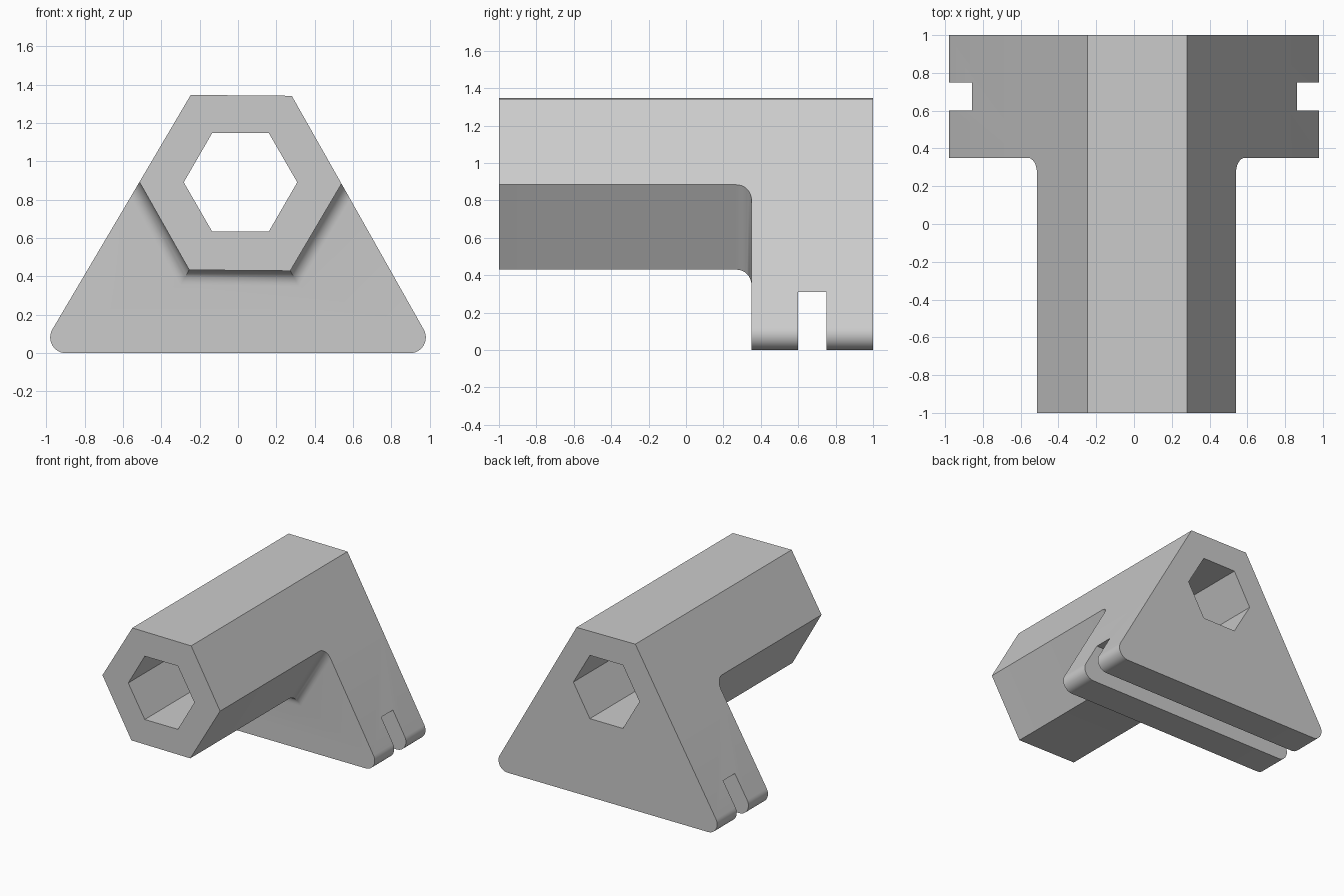
import bpy, bmesh
from math import sin, cos, pi, radians, sqrt
from mathutils import Vector

old = bpy.data.objects.get("Cube")
if old:
    bpy.data.objects.remove(old, do_unlink=True)

TILT = radians(-0.5)
FRONT, PLATE, BACK = -1.0, 0.35, 1.0
FILLET, CORNER = 0.08, 0.082


def hexagon(cx, cz, r, tilt=0.0):
    return [Vector((cx + r * cos(tilt + i * pi / 3), cz + r * sin(tilt + i * pi / 3)))
            for i in range(6)]


def make_object(name, bm):
    bmesh.ops.recalc_face_normals(bm, faces=bm.faces)
    mesh = bpy.data.meshes.new(name)
    bm.to_mesh(mesh)
    bm.free()
    obj = bpy.data.objects.new(name, mesh)
    bpy.context.collection.objects.link(obj)
    return obj


def add_ring(bm, points, y):
    return [bm.verts.new((p.x, y, p.y)) for p in points]


def bridge(bm, a, b):
    n = len(a)
    for i in range(n):
        j = (i + 1) % n
        bm.faces.new((a[i], a[j], b[j], b[i]))


def prism(name, points, y0, y1):
    bm = bmesh.new()
    a, b = add_ring(bm, points, y0), add_ring(bm, points, y1)
    bm.faces.new(a)
    bm.faces.new(b)
    bridge(bm, a, b)
    return make_object(name, bm)


# Hexagonal tube outline: right, top right, top left, left, bottom left, bottom right
centre = Vector((0.013, 0.888))
tube = hexagon(centre.x, centre.y, 0.527, TILT)
slope_r = (tube[0] - tube[1]).normalized()
slope_l = (tube[3] - tube[2]).normalized()


def flared(d):
    """Tube outline with its three lower sides moved out by d."""
    pts = [p.copy() for p in tube]
    pts[0] += slope_r * d / sin(pi / 3)
    pts[3] += slope_l * d / sin(pi / 3)
    for i in (4, 5):
        pts[i] += (pts[i] - centre).normalized() * d / cos(pi / 6)
    return pts


# Rounded foot corners of the triangular end plate
def foot(start, slope, side, a0, a1, steps=12):
    tip = start.x - slope.x * start.y / slope.y
    cx = tip - side * sqrt(3) * CORNER
    return [Vector((cx + CORNER * cos(a0 + (a1 - a0) * i / steps),
                    CORNER + CORNER * sin(a0 + (a1 - a0) * i / steps)))
            for i in range(steps + 1)]


feet = (foot(tube[0], slope_r, 1, pi / 6 + TILT, -pi / 2)
        + foot(tube[3], slope_l, -1, -pi / 2, -pi * 7 / 6 + TILT))

# Tube, fillet and plate as one closed shell
bm = bmesh.new()
rings = [add_ring(bm, tube, FRONT)]
bm.faces.new(rings[0])
for i in range(9):
    a = i / 8 * pi / 2
    rings.append(add_ring(bm, flared(FILLET * (1 - cos(a))),
                          PLATE - FILLET + FILLET * sin(a)))
for a, b in zip(rings, rings[1:]):
    bridge(bm, a, b)
last = rings[-1]
feet_front = add_ring(bm, feet, PLATE)
outline = [last[3], last[2], last[1], last[0]] + feet_front
back = [bm.verts.new((v.co.x, BACK, v.co.z)) for v in outline]
bm.faces.new([last[0]] + feet_front + [last[3], last[4], last[5]])
bm.faces.new(back)
bridge(bm, outline, back)
bracket = make_object("tube_bracket", bm)

# Hexagonal bore and the slot across the foot
bore = prism("bore_cutter", hexagon(0.013, 0.891, 0.296), -1.2, 1.2)
slot = prism("slot_cutter", [Vector(p) for p in
             ((-1.2, -0.2), (1.2, -0.2), (1.2, 0.31), (-1.2, 0.31))], 0.6, 0.75)
bpy.context.view_layer.objects.active = bracket
for cutter in (bore, slot):
    cutter.hide_render = True
    mod = bracket.modifiers.new(cutter.name, 'BOOLEAN')
    mod.operation = 'DIFFERENCE'
    mod.solver = 'EXACT'
    mod.object = cutter
    bpy.ops.object.modifier_apply(modifier=mod.name)
    bpy.data.objects.remove(cutter, do_unlink=True)

# Plain grey finish
grey = bpy.data.materials.new("light_grey")
grey.use_nodes = True
colour = (0.6, 0.6, 0.6, 1.0)
grey.diffuse_color = colour
grey.node_tree.nodes["Principled BSDF"].inputs["Base Color"].default_value = colour
bracket.data.materials.clear()
bracket.data.materials.append(grey)

bpy.ops.object.select_all(action='DESELECT')
bracket.select_set(True)
bpy.ops.object.shade_smooth_by_angle(angle=radians(30))
